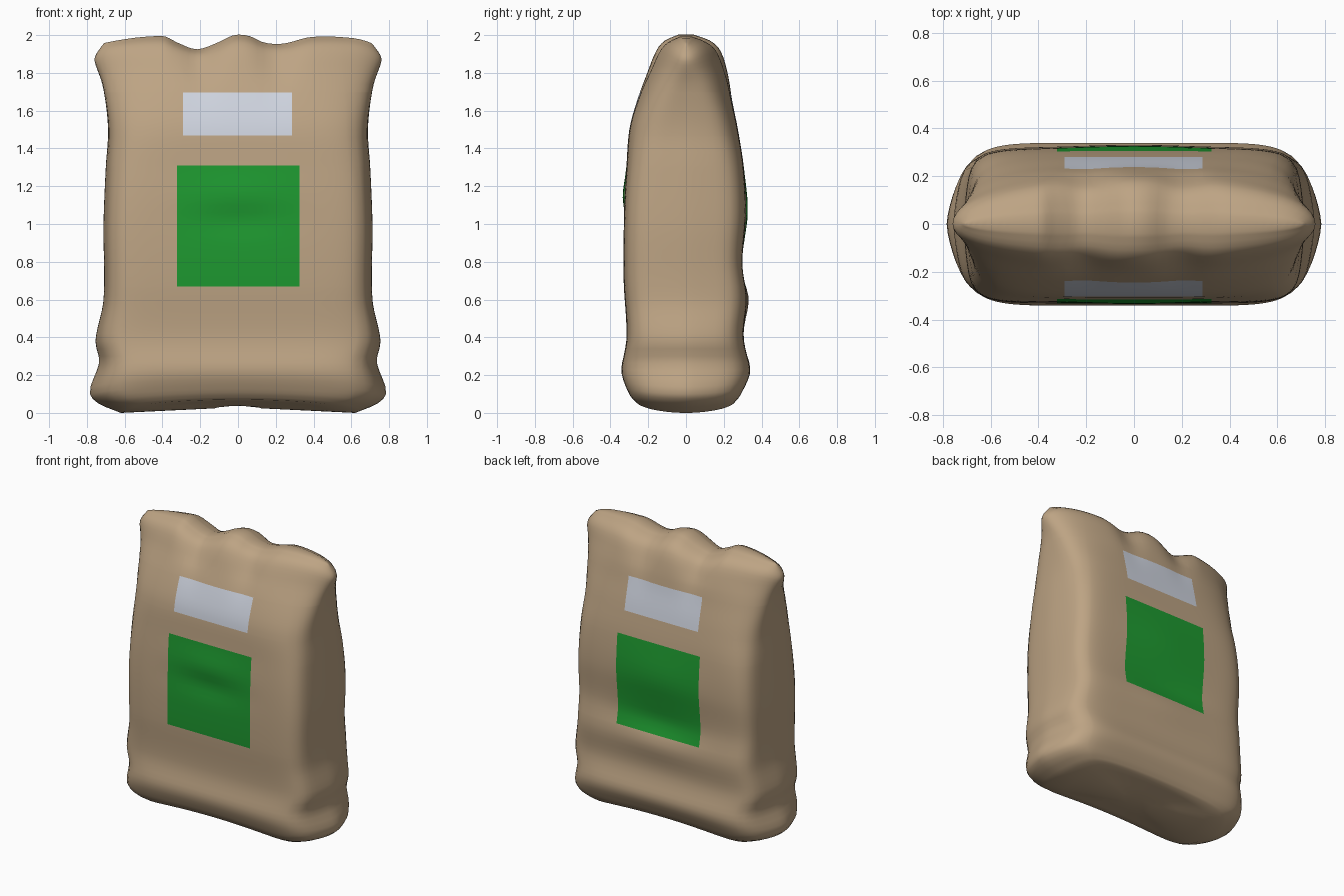
import bpy, bmesh, math
from mathutils import Vector

if "Cube" in bpy.data.objects:
    bpy.data.objects.remove(bpy.data.objects["Cube"])

def curve(pts, t):
    """Smooth interpolation through (position, value) points."""
    if t <= pts[0][0]: return pts[0][1]
    if t >= pts[-1][0]: return pts[-1][1]
    i = max(k for k in range(len(pts) - 1) if pts[k][0] <= t)
    def slope(k):
        a, b = pts[max(k - 1, 0)], pts[min(k + 1, len(pts) - 1)]
        return (b[1] - a[1]) / (b[0] - a[0])
    (x0, y0), (x1, y1) = pts[i], pts[i + 1]
    h = x1 - x0
    s = (t - x0) / h
    return ((2*s**3 - 3*s*s + 1) * y0 + (s**3 - 2*s*s + s) * h * slope(i)
            + (3*s*s - 2*s**3) * y1 + (s**3 - s*s) * h * slope(i + 1))

def bump(d, r):
    return math.exp(-(d / r) ** 2)

# Profiles against height, and the wavy top edge against x
WIDTH = [(0, .62), (.05, .74), (.11, .785), (.27, .735), (.38, .755), (.6, .712), (1, .712),
         (1.3, .70), (1.5, .688), (1.7, .71), (1.9, .757), (1.96, .752), (2, .71)]
FRONT = [(0, .265), (.05, .30), (.2, .342), (.4, .315), (.7, .33), (1, .33), (1.3, .315),
         (1.5, .30), (1.65, .26), (1.8, .205), (1.92, .155), (1.97, .11), (2, .04)]
BACK = [(0, .26), (.05, .29), (.2, .34), (.4, .305), (.6, .32), (.8, .30), (1.05, .315),
        (1.3, .305), (1.5, .275), (1.65, .245), (1.8, .22), (1.92, .18), (1.97, .125), (2, .04)]
SQUARE = [(0, 7), (.2, 7.5), (1.1, 8), (1.5, 5), (1.8, 2.6), (2, 2.1)]
WEDGE = [(0, .09), (.12, .14), (.3, .09), (.6, .05), (1.3, .05), (1.7, 0)]
TOP = [(-.76, 1.92), (-.7, 1.96), (-.4, 1.995), (-.32, 1.96), (-.22, 1.925), (-.12, 1.955), (-.02, 2.0),
       (.06, 1.995), (.14, 1.96), (.24, 1.955), (.39, 1.99), (.6, 1.985), (.7, 1.96), (.76, 1.92)]

def bag_point(u, v, h):
    n = curve(SQUARE, h)
    r = (abs(u) ** n + abs(v) ** n) ** (-1 / n)
    a = abs(v * r)
    # side panels swell outward to a soft ridge
    x = u * r * curve(WIDTH, h) * (1 - curve(WEDGE, h) * a ** 1.5)
    y = v * r * curve(FRONT if v < 0 else BACK, h)
    # gathers near the top and soft dents on the faces
    y *= 1 - .15 * bump(abs(x) - .2, .09) * bump(h - 1.95, .2)
    if v < 0:
        y -= .012 * bump(x, .25) * (bump(h - 1.15, .1) - bump(h - 1.02, .08)) * abs(v)
    else:
        y += .012 * bump(x, .3) * (bump(h - .6, .1) - bump(h - .75, .08) + bump(h - 1.08, .15)) * abs(v)
    z = h
    if h > 1.75:
        z += (h - 1.75) / .25 * (curve(TOP, x) - 2)
    if h < .3:
        k = 1 - h / .3
        z += k * (.03 * (1 - min(1, (x / .58) ** 2)) + .04 * a ** 2)
    return Vector((x, y, z))

# Loft rings up the bag
NX, NY = 44, 16
loop = ([(-1 + 2*i/NX, -1) for i in range(NX)] + [(1, -1 + 2*i/NY) for i in range(NY)]
        + [(1 - 2*i/NX, 1) for i in range(NX)] + [(-1, 1 - 2*i/NY) for i in range(NY)])
heights = ([0, .015, .03, .05, .075] + [.1 + .04 * i for i in range(44)]
           + [1.85, 1.88, 1.91, 1.935, 1.955, 1.97, 1.983, 1.993, 2])
bm = bmesh.new()
rings = [[bm.verts.new(bag_point(u, v, h)) for u, v in loop] for h in heights]
N = len(loop)

def bridge(a, b):
    for i in range(N):
        bm.faces.new((a[i], a[(i + 1) % N], b[(i + 1) % N], b[i]))

for a, b in zip(rings, rings[1:]):
    bridge(a, b)
# Underside: shrinking rings towards the middle
last = rings[0]
for s in (.8, .5, .2):
    ring = [bm.verts.new((v.co.x * s, v.co.y * s, v.co.z * s + .03 * (1 - s))) for v in rings[0]]
    bridge(ring, last)
    last = ring
bm.faces.new(last[::-1])

# Top fold: join front and back edges straight across the ridge
top = rings[-1]
ends = NX + NY // 2
half_a = [top[(i - NY // 2) % N] for i in range(ends + NY // 2 + 1)]
half_b = [top[(-NY // 2 - i) % N] for i in range(ends + NY // 2 + 1)]
for i in range(len(half_a) - 1):
    quad = list(dict.fromkeys((half_a[i], half_a[i + 1], half_b[i + 1], half_b[i])))
    bm.faces.new(quad)

# Printed labels on both faces: cut the outlines, then colour the faces inside
LABELS = [(-.29, .287, 1.468, 1.695, 1), (-.322, .325, .67, 1.31, 2)]
for x0, x1, z0, z1, mat in LABELS:
    for co, no in (((x0, 0, 0), (1, 0, 0)), ((x1, 0, 0), (1, 0, 0)),
                   ((0, 0, z0), (0, 0, 1)), ((0, 0, z1), (0, 0, 1))):
        part = [f for f in bm.faces if z0 - .1 < f.calc_center_median().z < z1 + .1]
        geom = part + list({e for f in part for e in f.edges}) + list({v for f in part for v in f.verts})
        bmesh.ops.bisect_plane(bm, geom=geom, dist=1e-4, plane_co=co, plane_no=no)
for f in bm.faces:
    f.smooth = True
    c = f.calc_center_median()
    for x0, x1, z0, z1, mat in LABELS:
        if x0 < c.x < x1 and z0 < c.z < z1 and abs(c.y) > .1:
            f.material_index = mat
bmesh.ops.recalc_face_normals(bm, faces=bm.faces)

# Rest on the ground
low = min(v.co.z for v in bm.verts)
for v in bm.verts:
    v.co.z -= low

mesh = bpy.data.meshes.new("paper_bag")
bm.to_mesh(mesh)
bm.free()
for name, col in (("tan paper", (.51, .37, .23)), ("pale grey label", (.62, .655, .735)),
                  ("green label", (.013, .32, .03))):
    m = bpy.data.materials.new(name)
    m.diffuse_color = (*col, 1)
    m.use_nodes = True
    m.node_tree.nodes["Principled BSDF"].inputs["Base Color"].default_value = m.diffuse_color
    mesh.materials.append(m)
bag = bpy.data.objects.new("paper_bag", mesh)
bpy.context.collection.objects.link(bag)
